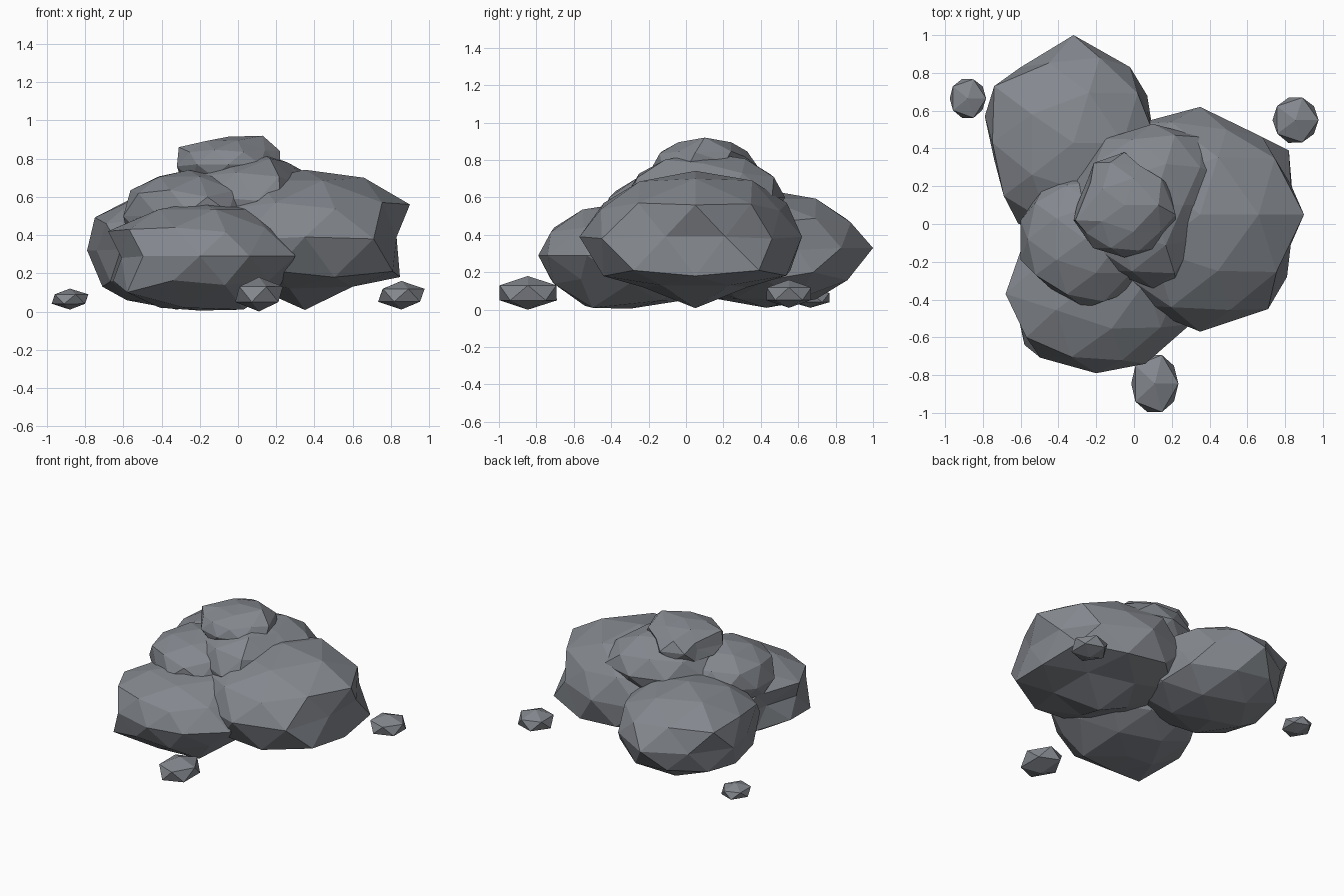
import bpy, bmesh, random
from mathutils import Vector

random.seed(4)
stone = bpy.data.materials.new("slate grey")
stone.diffuse_color = (0.23, 0.245, 0.27, 1)


def rock(name, centre, radii, level=2, jitter=0.015, peaks=()):
    """Flattened faceted boulder; each peak moves the corner facing it."""
    bm = bmesh.new()
    bmesh.ops.create_icosphere(bm, subdivisions=level, radius=1)
    c = Vector(centre)
    free = list(bm.verts)
    # Corners with a chosen position
    for p in peaks:
        d = Vector([(p[i] - c[i]) / radii[i] for i in range(3)])
        v = max(free, key=lambda v: v.co.dot(d))
        free.remove(v)
        v.co = p
    # Remaining corners, slightly uneven
    for v in free:
        k = 1 if abs(v.co.z) > 0.99 else 1 + random.uniform(-jitter, jitter)
        v.co = Vector([v.co[i] * radii[i] * k for i in range(3)]) + c
    for v in bm.verts:
        v.co.z = max(v.co.z, 0.0)
    me = bpy.data.meshes.new(name)
    bm.to_mesh(me)
    bm.free()
    me.materials.append(stone)
    ob = bpy.data.objects.new(name, me)
    bpy.context.collection.objects.link(ob)
    return ob


# Large base boulders
rock("right_boulder", (0.35, 0.05, 0.375), (0.58, 0.6, 0.367), peaks=[
    (0.90, 0.05, 0.56), (0.83, 0.21, 0.39), (0.83, -0.11, 0.39),
    (0.82, 0.39, 0.21), (0.81, -0.28, 0.21), (0.71, -0.45, 0.38),
    (0.35, 0.62, 0.39), (0.35, -0.57, 0.39), (0.66, 0.05, 0.70),
    (0.68, 0.46, 0.38), (0.49, 0.50, 0.53), (0.60, 0.23, 0.13),
    (0.60, -0.13, 0.13), (0.27, 0.33, 0.12), (0.27, -0.23, 0.12),
    (0.10, 0.05, 0.12)])
rock("back_boulder", (-0.32, 0.43, 0.325), (0.50, 0.53, 0.315), peaks=[
    (-0.32, 1.0, 0.33), (-0.79, 0.57, 0.32), (-0.74, 0.73, 0.48),
    (0.07, 0.60, 0.32), (0.07, 0.68, 0.20), (-0.02, 0.83, 0.33),
    (-0.60, 0.83, 0.32), (-0.74, 0.34, 0.32), (-0.69, 0.15, 0.46),
    (-0.71, 0.43, 0.13), (-0.54, 0.58, 0.60), (-0.54, 0.26, 0.59)])
rock("front_boulder", (-0.2, -0.3, 0.29), (0.5, 0.5, 0.285), peaks=[
    (0.30, -0.53, 0.29), (-0.20, -0.79, 0.29), (0.06, -0.74, 0.29),
    (-0.57, -0.60, 0.43), (-0.58, -0.64, 0.10), (-0.68, -0.37, 0.42),
    (-0.61, -0.43, 0.28), (-0.56, -0.15, 0.30), (0.03, -0.50, 0.01),
    (-0.28, -0.54, 0.02), (-0.41, -0.30, 0.02)])

# Stones stacked on top
rock("left_stone", (-0.26, -0.08, 0.52), (0.36, 0.36, 0.22), peaks=[
    (-0.16, -0.41, 0.60), (-0.60, 0.02, 0.50), (-0.60, -0.19, 0.50),
    (-0.42, -0.36, 0.50)])
rock("middle_stone", (0.1, 0.1, 0.6), (0.42, 0.43, 0.24), peaks=[
    (0.10, 0.53, 0.60), (0.36, 0.46, 0.60), (0.10, -0.34, 0.58),
    (0.34, 0.10, 0.71), (0.33, -0.08, 0.66), (0.22, -0.30, 0.60),
    (0.26, 0.10, 0.78), (0.35, 0.30, 0.73)])
rock("top_stone", (-0.05, 0.1, 0.77), (0.28, 0.28, 0.145), peaks=[
    (-0.32, 0.02, 0.76), (-0.31, 0.02, 0.86), (0.13, 0.10, 0.92),
    (0.22, 0.05, 0.84), (-0.05, 0.38, 0.77), (0.08, 0.25, 0.77),
    (0.18, 0.21, 0.79), (-0.24, 0.21, 0.77), (0.03, 0.31, 0.82),
    (-0.23, 0.22, 0.82)])

# Scattered pebbles
rock("left_pebble", (-0.88, 0.665, 0.065), (0.108, 0.12, 0.055), 1)
rock("right_pebble", (0.855, 0.55, 0.085), (0.135, 0.14, 0.075), 1)
rock("front_pebble", (0.11, -0.845, 0.09), (0.14, 0.18, 0.09), 1)
